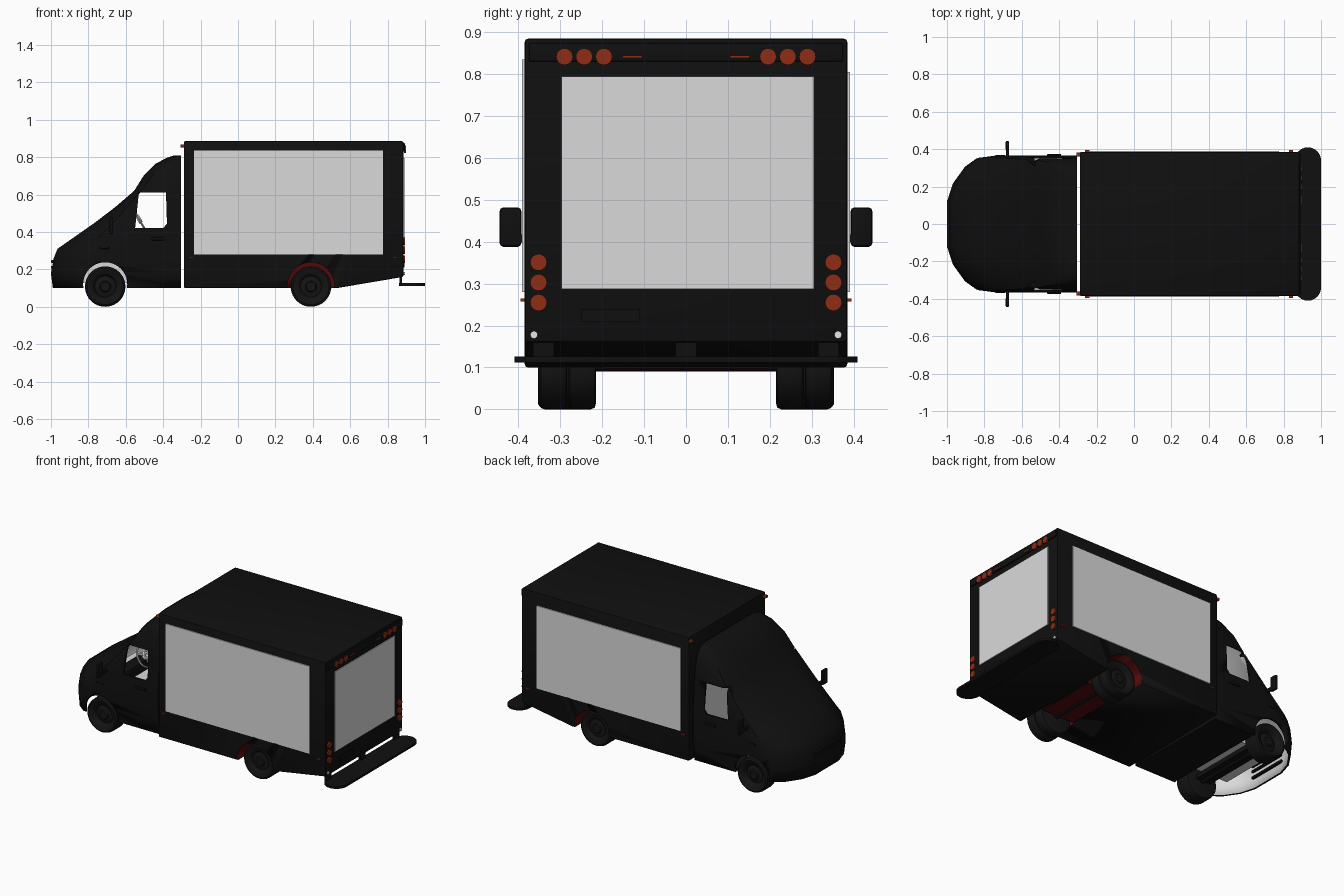
import bpy, bmesh, math
from mathutils import Matrix, Vector

if "Cube" in bpy.data.objects:
    bpy.data.objects.remove(bpy.data.objects["Cube"])


def material(name, rgb):
    m = bpy.data.materials.new(name)
    m.use_nodes = True
    m.diffuse_color = (*rgb, 1)
    m.node_tree.nodes["Principled BSDF"].inputs["Base Color"].default_value = (*rgb, 1)
    return m


BLACK = material("black paint", (.005, .005, .005))
RUBBER = material("tyre rubber", (.007, .007, .007))
PANEL = material("light grey panel", (.7, .7, .7))
LAMP = material("orange red lamp", (.28, .025, .008))
RED = material("dark red underside", (.08, .003, .003))
WHITE = material("white lamp", (.8, .8, .8))


def finish(name, bm, *mats, smooth=True):
    bmesh.ops.recalc_face_normals(bm, faces=bm.faces[:])
    me = bpy.data.meshes.new(name)
    bm.to_mesh(me)
    bm.free()
    ob = bpy.data.objects.new(name, me)
    bpy.context.collection.objects.link(ob)
    for m in mats:
        me.materials.append(m)
    activate(ob)
    if smooth:
        bpy.ops.object.shade_smooth_by_angle(angle=math.radians(35))
    return ob


def activate(ob):
    bpy.ops.object.select_all(action="DESELECT")
    ob.select_set(True)
    bpy.context.view_layer.objects.active = ob


def apply_modifier(ob, kind, **settings):
    mod = ob.modifiers.new(kind.title(), kind)
    for key, value in settings.items():
        setattr(mod, key, value)
    activate(ob)
    bpy.ops.object.modifier_apply(modifier=mod.name)


def cut(ob, cutter):
    cutter.hide_render = True
    apply_modifier(ob, "BOOLEAN", object=cutter, operation="DIFFERENCE",
                   solver="EXACT", material_mode="TRANSFER")
    bpy.data.objects.remove(cutter)


def box(name, x, y, z, mat, bevel=0):
    """Box from (low, high) ranges."""
    bm = bmesh.new()
    bmesh.ops.create_cube(bm, size=1)
    for v in bm.verts:
        v.co = [r[0] + (c + .5) * (r[1] - r[0]) for c, r in zip(v.co, (x, y, z))]
    if bevel:
        bmesh.ops.bevel(bm, geom=bm.edges[:], offset=bevel, segments=2, affect="EDGES", profile=.5)
    return finish(name, bm, mat)


def prism(name, points, y0, y1, mat, bevel=0):
    """Side profile (x, z) extruded across y."""
    bm = bmesh.new()
    f = bm.faces.new([bm.verts.new((x, y0, z)) for x, z in points])
    out = bmesh.ops.extrude_face_region(bm, geom=[f])["geom"]
    for v in out:
        if isinstance(v, bmesh.types.BMVert):
            v.co.y = y1
    if bevel:
        bmesh.ops.bevel(bm, geom=bm.edges[:], offset=bevel, segments=2, affect="EDGES", profile=.5)
    return finish(name, bm, mat)


def disc(name, center, radius, depth, axis, mat, sides=24):
    bm = bmesh.new()
    bmesh.ops.create_cone(bm, cap_ends=True, segments=sides, radius1=radius, radius2=radius, depth=depth)
    turn = Matrix.Rotation(math.pi / 2, 4, "Y" if axis == "x" else "X")
    bmesh.ops.transform(bm, matrix=Matrix.Translation(center) @ turn, verts=bm.verts)
    return finish(name, bm, mat)


def lathe(name, profile, center, side, mat, steps=40):
    """Revolve (radius, y) profile about the y axis."""
    bm = bmesh.new()
    vs = [bm.verts.new((r, side * y, 0)) for r, y in profile]
    es = [bm.edges.new(p) for p in zip(vs, vs[1:])]
    bmesh.ops.spin(bm, geom=vs + es, cent=(0, 0, 0), axis=(0, 1, 0), angle=math.tau, steps=steps)
    bmesh.ops.remove_doubles(bm, verts=bm.verts, dist=.0002)
    bmesh.ops.translate(bm, vec=Vector(center), verts=bm.verts)
    return finish(name, bm, mat)


# Cab: stacked plan outlines (height, nose x, nose depth, half width)
levels = [(.10, -.99, .22, .35), (.18, -1, .24, .36), (.26, -.985, .24, .365), (.31, -.965, .24, .365),
          (.38, -.865, .2, .365), (.45, -.765, .15, .362), (.53, -.66, .1, .357), (.62, -.555, .06, .35),
          (.70, -.505, .07, .34), (.765, -.44, .08, .32), (.797, -.38, .06, .29), (.81, -.34, .03, .24)]
half = [(0, .33), (.13, .6), (.4, .85), (.65, .97), (1, 1)]
bm = bmesh.new()
rings = []
for z, nose, depth, w in levels:
    side = [(nose + a * depth, b * w) for a, b in half] + [(-.305, w)]
    rings.append([bm.verts.new((x, y, z)) for x, y in side]
                 + [bm.verts.new((x, -y, z)) for x, y in reversed(side)])
for a, b in zip(rings, rings[1:]):
    for i in range(len(a)):
        j = (i + 1) % len(a)
        bm.faces.new((a[i], a[j], b[j], b[i]))
bm.faces.new(rings[-1])
cab = finish("cab_shell", bm, BLACK, PANEL)
apply_modifier(cab, "SOLIDIFY", thickness=.012, offset=-1, material_offset=1, material_offset_rim=0)
window = [(-.55, .42), (-.4, .42), (-.38, .445), (-.385, .61), (-.53, .61)]
for s in (-1, 1):
    cut(cab, prism("window_cutter", window, s * .3, s * .5, BLACK))
    cut(cab, disc("arch_cutter", (-.71, s * .35, .12), .118, .26, "y", BLACK, 40))
box("cab_floor", (-.59, -.31), (-.34, .34), (.1, .115), BLACK)
box("engine_bay", (-.85, -.57), (-.2, .2), (.13, .27), PANEL)
box("front_crossmember", (-.76, -.66), (-.24, .24), (.1, .128), BLACK)
box("dashboard", (-.66, -.58), (-.31, .31), (.33, .4), BLACK, .01)

# Nose trim
for i, z in enumerate((.165, .205, .235)):
    box(f"grille_bar_{i + 1}", (-1, -.97), (-.13, .13), (z, z + .014), BLACK, .003)

# Steering wheel
bm = bmesh.new()
tilt = Matrix.Translation((-.53, -.17, .47)) @ Matrix.Rotation(math.radians(60), 4, "Y")
for radius, thick in ((.07, .006), (.016, .012)):
    n, m = 24, 6
    grid = [[bm.verts.new(tilt @ Vector(((radius + thick * math.cos(q)) * math.cos(p),
                                        (radius + thick * math.cos(q)) * math.sin(p), thick * math.sin(q))))
             for q in [math.tau * j / m for j in range(m)]] for p in [math.tau * i / n for i in range(n)]]
    for i in range(n):
        for j in range(m):
            bm.faces.new((grid[i][j], grid[i - 1][j], grid[i - 1][j - 1], grid[i][j - 1]))
for k in range(3):
    spoke = tilt @ Matrix.Rotation(math.tau * k / 3, 4, "Z") @ Matrix.Translation((.04, 0, 0))
    bmesh.ops.create_cube(bm, size=1, matrix=spoke @ Matrix.Diagonal((.06, .012, .006, 1)))
finish("steering_wheel", bm, PANEL)

# Cargo body with sloped tail
profile = [(-.29, .1), (.53, .1), (.885, .16), (.885, .885), (-.29, .885)]
body = prism("cargo_body", profile, -.385, .385, BLACK, .008)
for s in (-1, 1):
    cut(body, disc("arch_cutter", (.39, s * .32, .112), .125, .24, "y", RED, 40))
box("rear_underside", (.28, .5), (-.2, .2), (.097, .103), RED)
box("roof_rear_trim", (.87, .893), (-.375, .375), (.83, .875), BLACK, .004)

# Display panels
for label, s, top in (("right", -1, .835), ("left", 1, .805)):
    ys = sorted((s * .384, s * .391))
    box(f"{label}_panel", (-.235, .775), ys, (.28, top), PANEL)
box("rear_panel", (.884, .89), (-.297, .305), (.287, .795), PANEL)
box("plate_holder", (.884, .891), (-.25, -.11), (.21, .24), BLACK)

# Lamps, mirrors, handles and wheels on both sides
tyre = [(.0, .085), (.025, .088), (.03, .078), (.056, .07), (.064, .092), (.07, .098),
        (.096, .105), (.105, .098), (.108, .085), (.108, .02), (.104, .004), (.094, 0), (0, 0)]
for label, s in (("right", -1), ("left", 1)):
    for i in range(3):
        disc(f"{label}_tail_lamp_{i + 1}", (.887, s * .352, .255 + i * .048), .02, .012, "x", LAMP, 16)
        disc(f"{label}_top_lamp_{i + 1}", (.892, s * (.196 + i * .047), .842), .02, .01, "x", LAMP, 16)
    box(f"{label}_bar_lamp", (.885, .897), sorted((s * .105, s * .152)), (.839, .845), LAMP)
    disc(f"{label}_reverse_lamp", (.887, s * .363, .178), .009, .01, "x", WHITE, 16)
    for i, x in enumerate((-.25, .84)):
        box(f"{label}_side_marker_{i + 1}", (x - .011, x + .011), sorted((s * .38, s * .395)), (.257, .265), LAMP)
    box(f"{label}_roof_marker", (-.308, -.285), sorted((s * .36, s * .383)), (.852, .868), LAMP, .003)
    box(f"{label}_mirror", (-.687, -.667), sorted((s * .393, s * .445)), (.388, .482), BLACK, .009)
    box(f"{label}_mirror_arm", (-.685, -.669), sorted((s * .345, s * .4)), (.4, .418), BLACK)
    box(f"{label}_door_handle", (-.465, -.39), sorted((s * .355, s * .374)), (.355, .372), BLACK, .004)
    box(f"{label}_lower_handle", (-.74, -.69), sorted((s * .355, s * .37)), (.31, .325), BLACK, .004)
    lathe(f"{label}_front_wheel", tyre, (-.71, s * .248, .108), s, RUBBER)
    lathe(f"{label}_rear_outer_wheel", [(r, y * .63) for r, y in tyre], (.39, s * .284, .108), s, RUBBER)
    lathe(f"{label}_rear_inner_wheel", [(r, y * .63) for r, y in tyre], (.39, s * .215, .108), s, RUBBER)

# Axles
for label, x in (("front", -.71), ("rear", .39)):
    disc(f"{label}_axle", (x, 0, .108), .018, .5, "y", BLACK, 12)

# Rear step with round ends, on brackets
bm = bmesh.new()
outline = []
for s in (1, -1):
    for k in range(13):
        a = math.pi * k / 12
        outline.append(bm.verts.new((.93 + s * .07 * math.cos(a), s * (.34 + .07 * math.sin(a)), .112)))
face = bm.faces.new(outline)
for v in bmesh.ops.extrude_face_region(bm, geom=[face])["geom"]:
    if isinstance(v, bmesh.types.BMVert):
        v.co.z = .126
finish("rear_step", bm, BLACK)
for i, y in enumerate((-.34, 0, .34)):
    box(f"step_bracket_{i + 1}", (.864, .878), (y - .025, y + .025), (.118, .17), BLACK)
